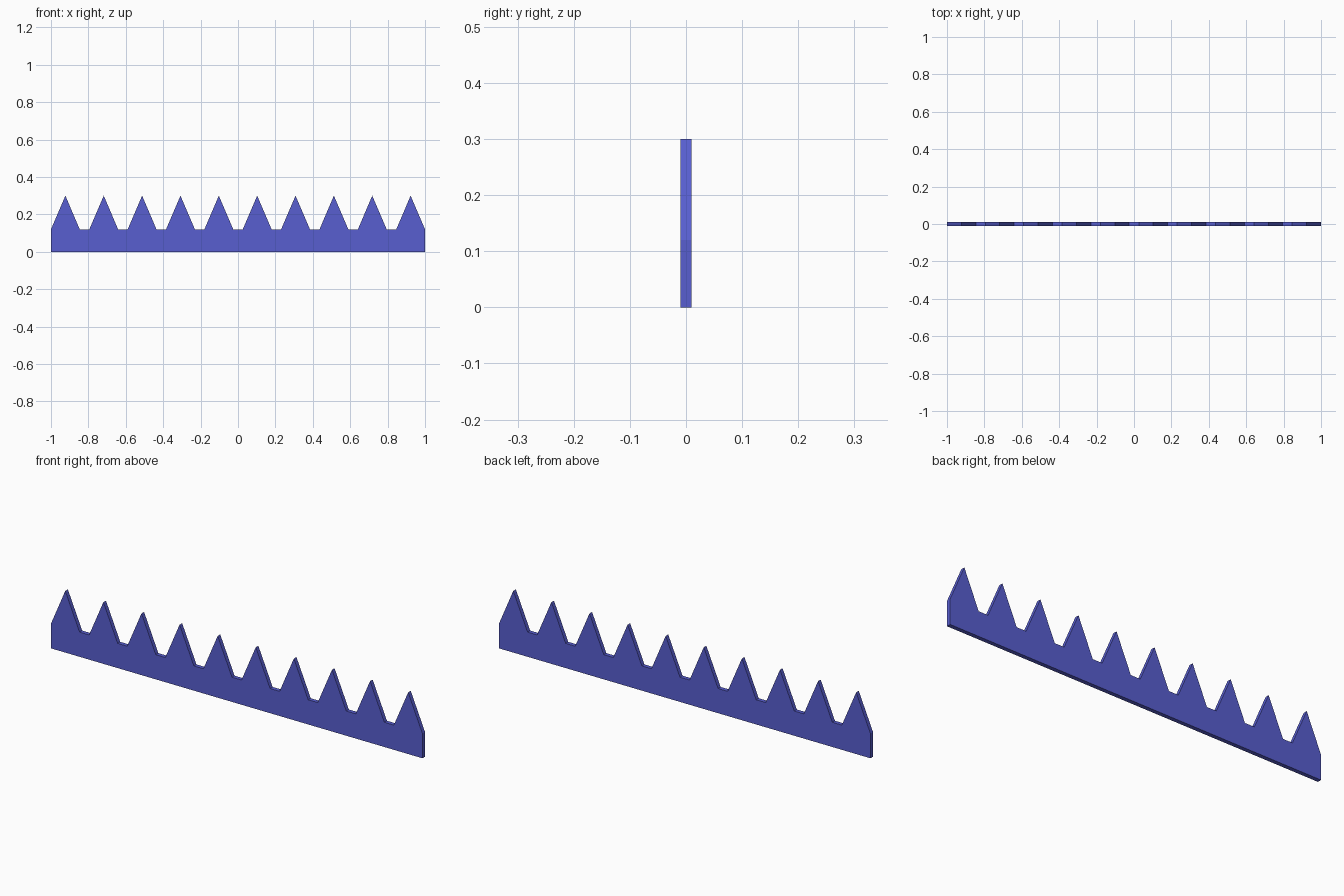
import bpy
import bmesh

if "Cube" in bpy.data.objects:
    bpy.data.objects.remove(bpy.data.objects["Cube"])

TEETH = 10
WIDTH = 0.154                      # tooth base width
PITCH = (2.0 - WIDTH) / (TEETH - 1)
BASE, TIP, HALF = 0.12, 0.30, 0.01

blue = bpy.data.materials.new("blue")
blue.diffuse_color = (0.098, 0.112, 0.63, 1.0)
blue.use_nodes = True
blue.node_tree.nodes["Principled BSDF"].inputs["Base Color"].default_value = blue.diffuse_color

# Saw-tooth outline in the x-z plane
outline = [(1.0, 0.0), (-1.0, 0.0)]
for i in range(TEETH):
    x = -1.0 + i * PITCH
    outline += [(x, BASE), (x + WIDTH / 2, TIP), (x + WIDTH, BASE)]

# Toothed strip: outline face extruded through the thickness
bm = bmesh.new()
face = bm.faces.new([bm.verts.new((x, -HALF, z)) for x, z in outline])
ext = bmesh.ops.extrude_face_region(bm, geom=[face], use_keep_orig=True)
moved = [v for v in ext["geom"] if isinstance(v, bmesh.types.BMVert)]
bmesh.ops.translate(bm, vec=(0, 2 * HALF, 0), verts=moved)
bmesh.ops.recalc_face_normals(bm, faces=bm.faces)
bmesh.ops.triangulate(bm, faces=[f for f in bm.faces if len(f.verts) > 4])

mesh = bpy.data.meshes.new("toothed_strip")
bm.to_mesh(mesh)
bm.free()
mesh.materials.append(blue)
strip = bpy.data.objects.new("toothed_strip", mesh)
bpy.context.collection.objects.link(strip)
